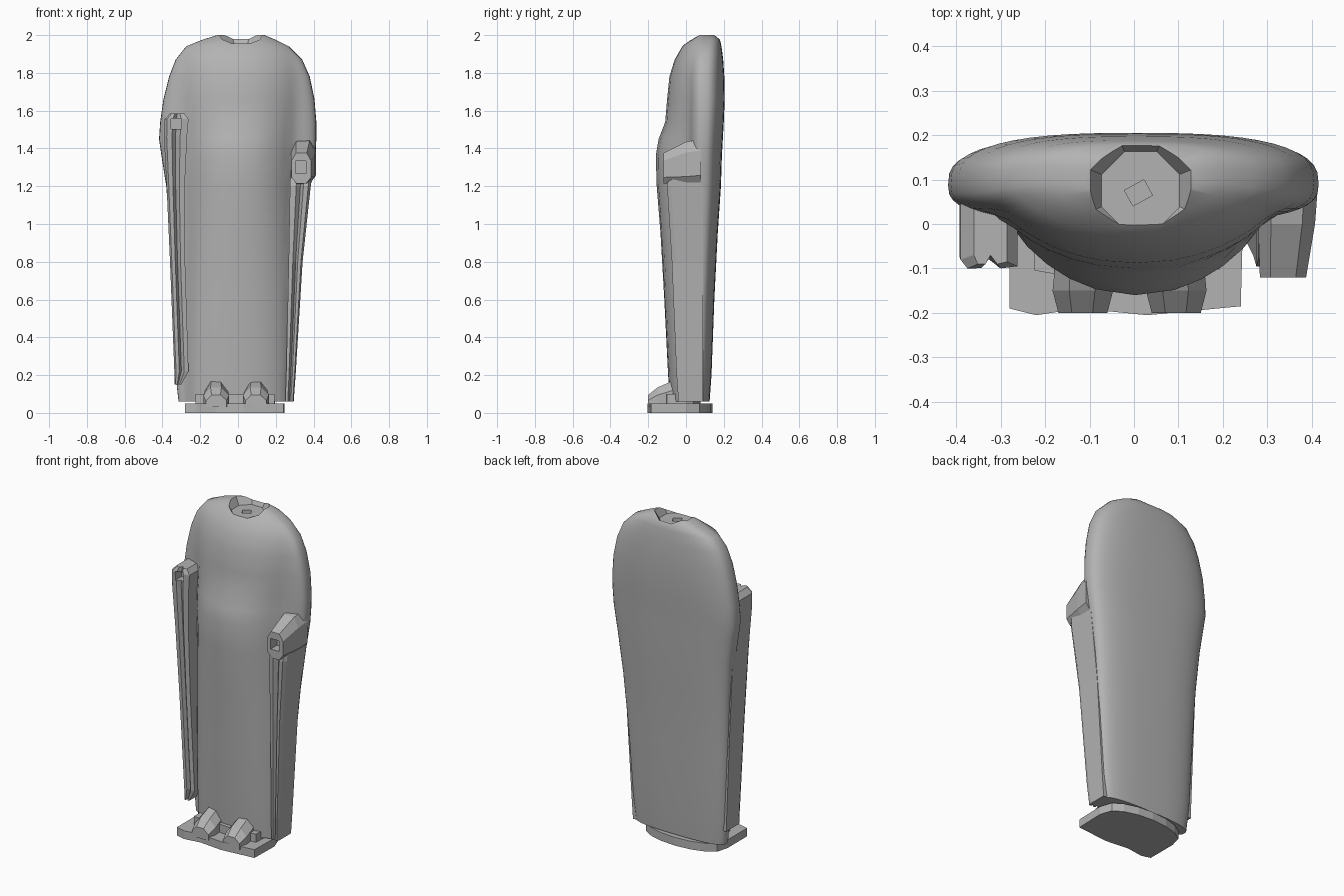
import bpy, bmesh, math
from mathutils import Matrix

if "Cube" in bpy.data.objects:
    bpy.data.objects.remove(bpy.data.objects["Cube"])

stone = bpy.data.materials.new("grey stone")
stone.use_nodes = True
COLOR = (0.45, 0.45, 0.45, 1)
stone.diffuse_color = COLOR
stone.node_tree.nodes["Principled BSDF"].inputs["Base Color"].default_value = COLOR


def finish(name, bm, angle=None):
    bmesh.ops.recalc_face_normals(bm, faces=bm.faces)
    mesh = bpy.data.meshes.new(name)
    bm.to_mesh(mesh)
    bm.free()
    mesh.materials.append(stone)
    obj = bpy.data.objects.new(name, mesh)
    bpy.context.collection.objects.link(obj)
    if angle:
        bpy.ops.object.select_all(action='DESELECT')
        obj.select_set(True)
        bpy.context.view_layer.objects.active = obj
        bpy.ops.object.shade_smooth_by_angle(angle=math.radians(angle))
    return obj


def loft(name, rings, angle=None):
    bm = bmesh.new()
    rows = [[bm.verts.new(p) for p in ring] for ring in rings]
    n = len(rows[0])
    for a, b in zip(rows, rows[1:]):
        for i in range(n):
            j = (i + 1) % n
            bm.faces.new((a[i], a[j], b[j], b[i]))
    bm.faces.new(rows[0])
    bm.faces.new(rows[-1])
    return finish(name, bm, angle)


def cut(target, cutter):
    mod = target.modifiers.new("cut", 'BOOLEAN')
    mod.operation = 'DIFFERENCE'
    mod.solver = 'EXACT'
    mod.object = cutter
    cutter.hide_render = True
    cutter.hide_set(True)


def box(name, centre, size, turn=0):
    bm = bmesh.new()
    bmesh.ops.create_cube(bm, size=1, matrix=Matrix.Translation(centre)
                          @ Matrix.Rotation(turn, 4, 'Z') @ Matrix.Diagonal((*size, 1)))
    return finish(name, bm)


def power(v, e):
    return math.copysign(abs(v) ** e, v)


def body_ring(z, left, right, back, side, front, bulge, flat, n=48):
    """Wide cloak section with a rounder robe swelling out of its front."""
    cx, hw = (right - left) / 2, (right + left) / 2
    mid = side + (back - side) * 0.45
    ring = []
    for i in range(n):
        t = 2 * math.pi * i / n
        c, s = math.cos(t), math.sin(t)
        x = cx + hw * power(c, 0.75)
        if s >= 0:
            y = mid + (back - mid) * power(s, 0.7)
        else:
            u = min(1, abs(x - 0.005) / bulge)
            y = mid + (mid - side) * power(s, 0.7) - (side - front) * (1 - u * u) ** flat
        ring.append((x, y, z))
    return ring


# Robed body: z, -x width, +x width, back y, side y, front y, bulge width, bulge shape
BODY = [
    (0.06, .315, .285, .125, .00, -.085, .28, .5),
    (0.20, .33, .30, .135, .00, -.095, .28, .5),
    (0.60, .345, .325, .15, .00, -.115, .28, .5),
    (0.95, .36, .355, .168, .00, -.135, .28, .6),
    (1.20, .38, .385, .185, .00, -.155, .28, .7),
    (1.36, .405, .41, .19, .00, -.16, .29, .8),
    (1.45, .418, .415, .195, .00, -.145, .29, .9),
    (1.54, .412, .415, .20, .00, -.11, .29, .8),
    (1.66, .395, .405, .205, .00, -.10, .30, .8),
    (1.78, .365, .38, .203, .00, -.088, .30, .9),
    (1.87, .33, .34, .197, .01, -.06, .30, 1),
    (1.94, .275, .27, .188, .03, -.02, .27, 1),
    (1.975, .19, .20, .18, .05, .02, .2, 1),
    (2.00, .11, .14, .155, .06, .05, .12, 1),
]
body = loft("robed_body", [body_ring(*row) for row in BODY], 40)

# Octagonal neck seat and the little socket in its floor
neck = [[(0.015 + r * math.cos(math.pi * (i + .5) / 4),
          0.075 + r * math.sin(math.pi * (i + .5) / 4), z) for i in range(8)]
        for r, z in ((.095, 1.955), (.14, 2.03))]
cut(body, loft("neck_cutter", neck))
cut(body, box("neck_socket_cutter", (.01, .07, 1.95), (.05, .04, .1), .5))


# Hanging sleeves: z, outer x, inner x, front y, with a groove down the front
def drape(name, rows):
    rings = []
    for z, a, b, y in rows:
        p = lambda f: a + (b - a) * f
        rings.append([(a, .09, z), (a, y + .02, z), (p(.12), y, z), (p(.35), y, z),
                      (p(.5), y + .02, z), (p(.7), y, z), (b, y + .005, z), (b, .09, z)])
    return loft(name, rings)


right_sleeve = drape("right_hanging_sleeve", [
    (.15, -.335, -.30, -.045), (.22, -.337, -.262, -.05), (.8, -.36, -.28, -.065),
    (1.2, -.378, -.282, -.08), (1.46, -.392, -.27, -.095), (1.555, -.39, -.262, -.10),
    (1.585, -.36, -.285, -.09)])
left_sleeve = drape("left_hanging_sleeve", [
    (.06, .295, .25, -.04), (.2, .305, .255, -.05), (.8, .342, .268, -.075),
    (1.2, .385, .275, -.10), (1.3, .39, .28, -.08)])


# Cuff of the lower forearm, lofted forward as a chamfered octagon
def cuff_ring(y, x, z, w, h):
    return [(x + w * a, y, z + h * b) for a, b in
            ((1, .5), (.55, 1), (-.55, 1), (-1, .5), (-1, -.6), (-.5, -1), (.5, -1), (1, -.6))]


left_cuff = loft("left_cuff", [cuff_ring(.08, .345, 1.33, .068, .12),
                               cuff_ring(.0, .343, 1.32, .064, .115),
                               cuff_ring(-.12, .335, 1.295, .052, .08)])
cut(left_cuff, box("left_hand_socket_cutter", (.332, -.12, 1.30), (.055, .12, .065)))
cut(left_sleeve, box("left_sleeve_socket_cutter", (.332, -.12, 1.30), (.055, .12, .065)))
cut(right_sleeve, box("right_hand_socket_cutter", (-.327, -.10, 1.53), (.055, .12, .055)))

# Plinth with a straight front and rounded back
outline = [(-.28, -.19), (-.22, -.205), (-.12, -.19), (.03, -.205), (.24, -.185), (.245, .0)]
outline += [(-.02 + .26 * math.cos(t), .03 + .11 * math.sin(t))
            for t in (math.pi * i / 8 for i in range(1, 8))] + [(-.28, .0)]
loft("plinth", [[(x, y, z) for x, y in outline] for z in (0, .05)])
loft("ankle_core", [[(x * .8, y * .55, z) for x, y in outline] for z in (.04, .1)])


# Feet: chamfered wedges rising back into the hem
def foot(name, x):
    rings = []
    for y, w, h in ((-.20, .055, .095), (-.15, .068, .135), (-.07, .06, .17), (.0, .06, .17)):
        rings.append([(x - w, y, .03), (x - w, y, h * .68), (x - w * .45, y, h),
                      (x + w * .4, y, h), (x + w, y, h * .7), (x + w, y, .03)])
    loft(name, rings)


foot("right_foot", -.115)
foot("left_foot", .095)
